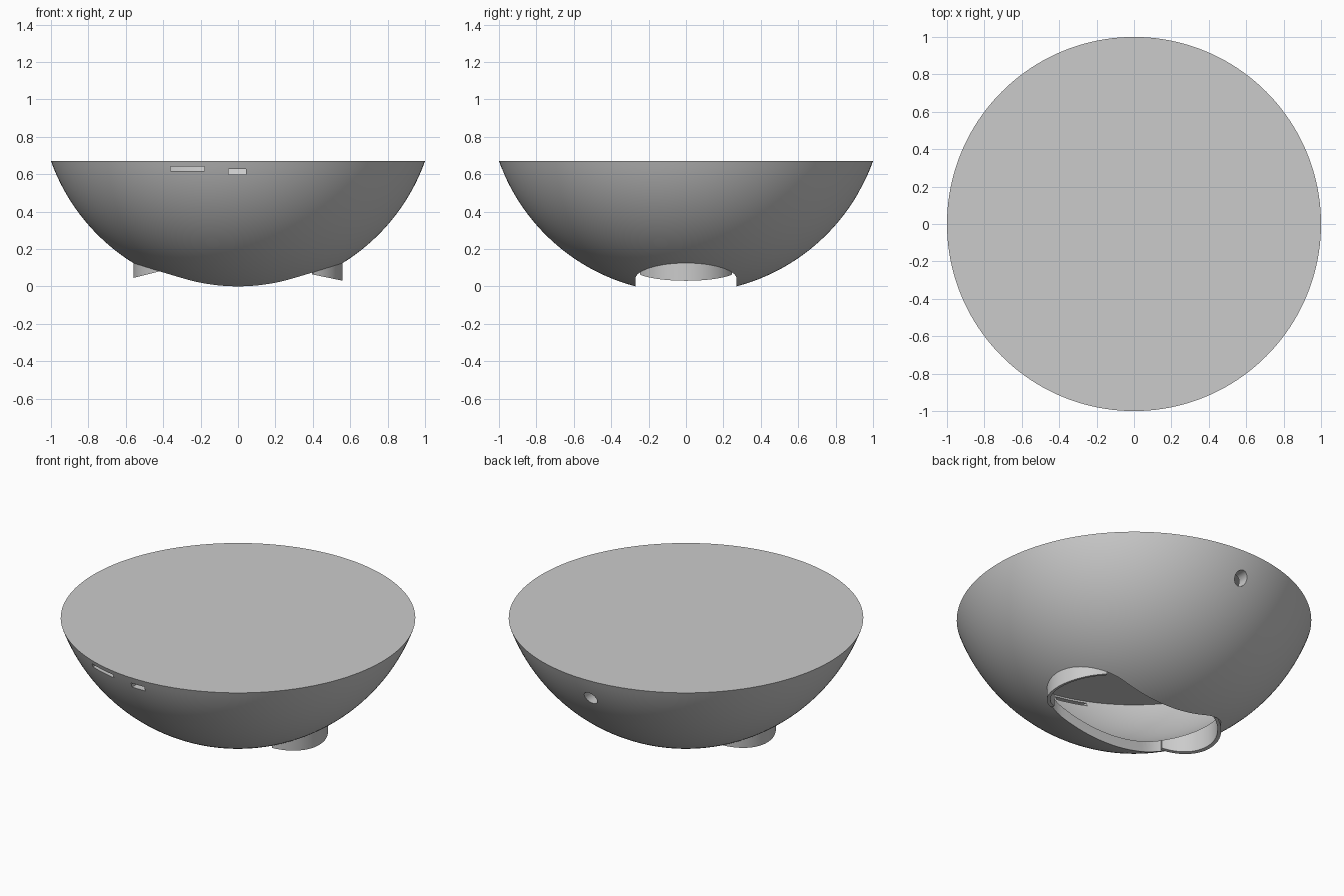
import bpy, bmesh, math
from mathutils import Matrix

cube = bpy.data.objects.get("Cube")
if cube:
    bpy.data.objects.remove(cube, do_unlink=True)

TOP = 0.67                      # rim height
CZ = 1.027                      # height of the sphere centre
R_OUT = math.hypot(1, CZ - TOP)
R_IN = 1.0
SLOT_R, SLOT_X = 0.27, 0.29     # end radius and end centre of the bottom opening

grey = bpy.data.materials.new("light_grey")
grey.use_nodes = True
grey.diffuse_color = (0.6, 0.6, 0.6, 1)
grey.node_tree.nodes["Principled BSDF"].inputs["Base Color"].default_value = (0.6, 0.6, 0.6, 1)


def make_object(name, bm):
    bmesh.ops.recalc_face_normals(bm, faces=bm.faces)
    mesh = bpy.data.meshes.new(name)
    bm.to_mesh(mesh)
    bm.free()
    mesh.materials.append(grey)
    obj = bpy.data.objects.new(name, mesh)
    bpy.context.collection.objects.link(obj)
    return obj


def sphere_cap(name, radius, top, steps=40, segments=160):
    """Solid lower part of a sphere with a flat top."""
    bm = bmesh.new()
    end = math.acos((CZ - top) / radius)
    rings = []
    bottom = bm.verts.new((0, 0, CZ - radius))
    for i in range(1, steps + 1):
        t = end * i / steps
        r, z = radius * math.sin(t), CZ - radius * math.cos(t)
        rings.append([bm.verts.new((r * math.cos(a), r * math.sin(a), z))
                      for a in (math.tau * k / segments for k in range(segments))])
    for k in range(segments):
        n = (k + 1) % segments
        bm.faces.new((bottom, rings[0][n], rings[0][k]))
        for low, high in zip(rings, rings[1:]):
            bm.faces.new((low[k], low[n], high[n], high[k]))
    bm.faces.new(rings[-1])
    return make_object(name, bm)


def box(name, x0, x1, y0, y1, z0, z1):
    bm = bmesh.new()
    bmesh.ops.create_cube(bm, size=1, matrix=Matrix.Translation(
        ((x0 + x1) / 2, (y0 + y1) / 2, (z0 + z1) / 2))
        @ Matrix.Diagonal((x1 - x0, y1 - y0, z1 - z0, 1)))
    return make_object(name, bm)


def slot_prism(name, z0, z1, steps=32):
    """Upright prism with straight sides and round ends."""
    bm = bmesh.new()
    ring = []
    for side in (1, -1):
        for i in range(steps + 1):
            a = -math.pi / 2 + math.pi * i / steps
            ring.append(bm.verts.new((side * (SLOT_X + SLOT_R * math.cos(a)),
                                      side * SLOT_R * math.sin(a), z0)))
    face = bm.faces.new(ring)
    ext = bmesh.ops.extrude_face_region(bm, geom=[face])
    for v in ext["geom"]:
        if isinstance(v, bmesh.types.BMVert):
            v.co.z = z1
    return make_object(name, bm)


def round_hole(name, radius, y, z, depth):
    bm = bmesh.new()
    bmesh.ops.create_cone(bm, cap_ends=True, segments=32, radius1=radius, radius2=radius,
                          depth=depth, matrix=Matrix.Translation((0, y, z))
                          @ Matrix.Rotation(math.pi / 2, 4, 'X'))
    return make_object(name, bm)


def end_lip(name, side, tip_z, slope, steps=28):
    """Curved wall around one end of the opening, with a slanted lower edge."""
    bm = bmesh.new()
    sections = []
    for i in range(steps + 1):
        a = math.radians(-65 + 130 * i / steps)
        section = []
        for r, up in ((SLOT_R, 0), (SLOT_R, 1), (SLOT_R - 0.02, 1), (SLOT_R - 0.02, 0)):
            x, y = SLOT_X + r * math.cos(a), r * math.sin(a)
            if up:
                z = CZ - math.sqrt(R_IN ** 2 - x * x - y * y)
            else:
                z = tip_z + slope * (SLOT_X + SLOT_R - x)
            section.append(bm.verts.new((side * x, y, z)))
        sections.append(section)
    for s, t in zip(sections, sections[1:]):
        for k in range(4):
            n = (k + 1) % 4
            bm.faces.new((s[k], s[n], t[n], t[k]))
    bm.faces.new(sections[0])
    bm.faces.new(sections[-1])
    return make_object(name, bm)


def shade(obj):
    bpy.ops.object.select_all(action='DESELECT')
    obj.select_set(True)
    bpy.context.view_layer.objects.active = obj
    bpy.ops.object.shade_smooth_by_angle(angle=math.radians(30))


# Hollow bowl with a closed flat top
bowl = sphere_cap("bowl_shell", R_OUT, TOP)
cutters = [
    sphere_cap("cavity_cutter", R_IN, TOP - 0.015),
    slot_prism("bottom_opening_cutter", -0.2, 0.4),
    box("wide_slot_cutter", -0.36, -0.18, -1.2, -0.75, 0.617, 0.64),
    box("small_slot_cutter", -0.05, 0.042, -1.2, -0.75, 0.597, 0.628),
    round_hole("back_hole_cutter", 0.042, 0.95, 0.53, 0.4),
]
for cutter in cutters:
    cutter.hide_render = True
    mod = bowl.modifiers.new(cutter.name, 'BOOLEAN')
    mod.operation = 'DIFFERENCE'
    mod.solver = 'EXACT'
    mod.object = cutter

# Bake the cuts, then drop the cutters
bpy.context.view_layer.update()
cut_mesh = bpy.data.meshes.new_from_object(bowl.evaluated_get(bpy.context.evaluated_depsgraph_get()))
bowl.modifiers.clear()
bowl.data = cut_mesh
for cutter in cutters:
    bpy.data.objects.remove(cutter, do_unlink=True)
shade(bowl)

# Walls at both ends of the bottom opening
shade(end_lip("left_opening_lip", 1, 0.03, 0.21))
shade(end_lip("right_opening_lip", -1, 0.045, 0.25))
